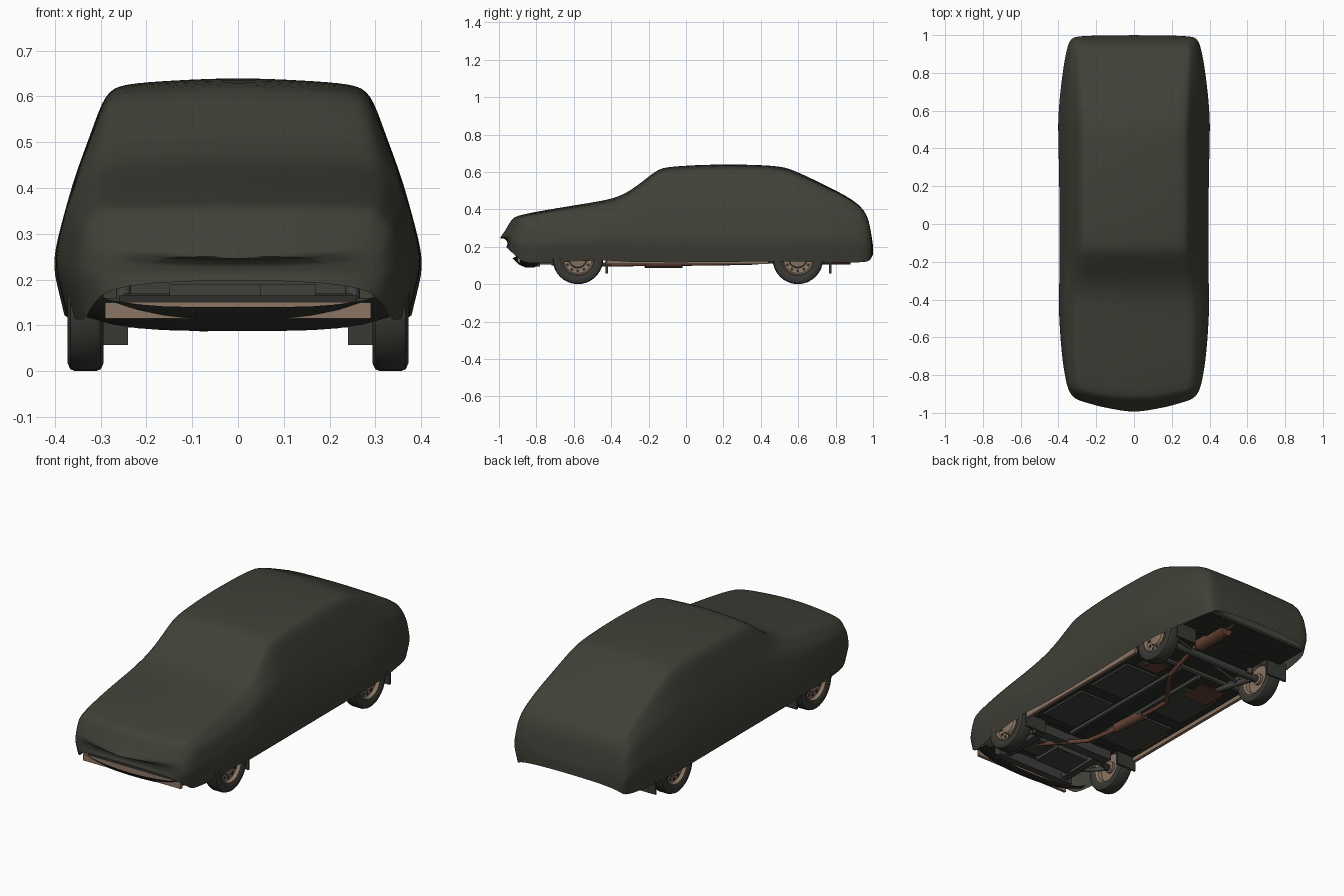
import bpy, bmesh, math
from mathutils import Vector, Matrix

if "Cube" in bpy.data.objects:
    bpy.data.objects.remove(bpy.data.objects["Cube"])


def material(name, rgb):
    m = bpy.data.materials.new(name)
    m.diffuse_color = (*rgb, 1)
    m.use_nodes = True
    m.node_tree.nodes["Principled BSDF"].inputs["Base Color"].default_value = m.diffuse_color
    return m


CLOTH = material("dark olive cloth", (0.052, 0.051, 0.039))
RUBBER = material("tyre rubber", (0.04, 0.04, 0.034))
UNDER = material("underbody black", (0.027, 0.027, 0.023))
METAL = material("chassis grey", (0.05, 0.052, 0.046))
RUST = material("rusty brown", (0.13, 0.055, 0.035))
TAN = material("tan steel", (0.26, 0.18, 0.125))


def finish(name, bm, mat, angle=35):
    bmesh.ops.recalc_face_normals(bm, faces=bm.faces)
    me = bpy.data.meshes.new(name)
    bm.to_mesh(me)
    bm.free()
    me.materials.append(mat)
    ob = bpy.data.objects.new(name, me)
    bpy.context.collection.objects.link(ob)
    if angle:
        bpy.ops.object.select_all(action='DESELECT')
        ob.select_set(True)
        bpy.context.view_layer.objects.active = ob
        bpy.ops.object.shade_smooth_by_angle(angle=math.radians(angle))
    return ob


def boxes(name, spans, mat):
    """One object made of boxes given as (x0, x1, y0, y1, z0, z1)."""
    bm = bmesh.new()
    for x0, x1, y0, y1, z0, z1 in spans:
        c = Vector((x0 + x1, y0 + y1, z0 + z1)) / 2
        bmesh.ops.create_cube(bm, size=1, matrix=Matrix.Translation(c)
                              @ Matrix.Diagonal((x1 - x0, y1 - y0, z1 - z0, 1)))
    return finish(name, bm, mat, 0)


def both(spans):
    return spans + [(-b, -a, *rest) for a, b, *rest in spans]


def rods(name, segments, mat, sides=12):
    """Cylinders between point pairs: (start, end, radius)."""
    bm = bmesh.new()
    for a, b, r in segments:
        a, b = Vector(a), Vector(b)
        rot = (b - a).to_track_quat('Z', 'Y').to_matrix().to_4x4()
        bmesh.ops.create_cone(bm, cap_ends=True, segments=sides, radius1=r, radius2=r,
                              depth=(b - a).length,
                              matrix=Matrix.Translation((a + b) / 2) @ rot)
    return finish(name, bm, mat)


def lathe(name, profile, centre, side, mat, steps=32):
    """Turn an (x, radius) profile round a sideways axis."""
    bm = bmesh.new()
    vs = [bm.verts.new((side * x, 0, r)) for x, r in profile]
    es = [bm.edges.new(p) for p in zip(vs, vs[1:])]
    bmesh.ops.spin(bm, geom=vs + es, cent=(0, 0, 0), axis=(1, 0, 0),
                   angle=math.tau, steps=steps)
    bmesh.ops.remove_doubles(bm, verts=bm.verts, dist=0.0003)
    bmesh.ops.translate(bm, verts=bm.verts, vec=centre)
    return finish(name, bm, mat)


# --- Car cover: sections lofted from nose to tail
# y, top z, roof half width, belt half width, belt z, widest half width, hem z
SECTIONS = [
    (-1.0, .245, .22, .27, .23, .28, .2),
    (-.97, .285, .28, .32, .265, .335, .155),
    (-.935, .352, .29, .335, .31, .352, .125),
    (-.9, .37, .3, .345, .32, .362, .11),
    (-.7, .407, .31, .365, .33, .388, .115),
    (-.45, .446, .31, .375, .36, .404, .13),
    (-.36, .468, .3, .37, .385, .402, .122),
    (-.27, .518, .29, .36, .41, .4, .118),
    (-.155, .616, .278, .357, .425, .4, .118),
    (-.1, .63, .28, .357, .425, .4, .116),
    (.15, .645, .283, .357, .425, .4, .118),
    (.49, .638, .278, .357, .43, .408, .122),
    (.57, .615, .278, .355, .43, .408, .122),
    (.75, .528, .285, .35, .42, .392, .116),
    (.955, .423, .295, .333, .37, .358, .115),
    (.985, .31, .28, .314, .28, .33, .125),
    (1.0, .205, .26, .285, .192, .295, .16),
]


def lerp(a, b, t):
    return (a[0] + (b[0] - a[0]) * t, a[1] + (b[1] - a[1]) * t)


bm = bmesh.new()
rings = []
for y, zt, wt, wb, zb, wm, zh in SECTIONS:
    ze = zt - .019 * max(.2, 1 - y ** 4)
    edge, belt = (wt, ze), (wb, zb)
    mid, hem = (wm, min(.24, (zb + zh) / 2)), (wm * .93, zh)
    half = [(wt * .5, zt - (zt - ze) * .35), (wt * .9, ze + (zt - ze) * .25),
            lerp((wt + .004, ze), belt, .07), lerp(edge, belt, .5), belt,
            lerp(belt, mid, .5), mid, lerp(mid, hem, .5), hem]
    ring = [(-x, z) for x, z in reversed(half)] + [(0, zt)] + half
    bow = .05 * max(0, min(1, (-.7 - y) / .25))
    rings.append([bm.verts.new((x, y + bow * (x / .3) ** 2, z)) for x, z in ring])
for a, b in zip(rings, rings[1:]):
    for i in range(len(a) - 1):
        bm.faces.new((a[i], a[i + 1], b[i + 1], b[i]))
for end in (rings[0], rings[-1]):
    n = len(end)
    for i in range(n // 2):
        pts = [end[i], end[i + 1], end[n - 2 - i], end[n - 1 - i]]
        bm.faces.new(list(dict.fromkeys(pts)))
cover = finish("car_cover", bm, CLOTH, 60)
cover.modifiers.new("smooth", 'SUBSURF').levels = 2
cover.modifiers["smooth"].render_levels = 2

# --- Wheels, with vent holes in the rims
TYRE = [(-.03, .088), (-.038, .1), (-.039, .118), (-.033, .131), (-.022, .135),
        (.022, .135), (.033, .131), (.039, .118), (.038, .1), (.03, .088)]
RIM = [(-.03, .09), (-.022, .08), (0, .076), (0, .03), (-.015, .03), (-.015, 0)]
FACE = [(.03, .09), (.033, .084), (.016, .077), (.012, .05), (.024, .044),
        (.028, .02), (.028, 0)]
for end, y in (("front", -.578), ("rear", .598)):
    for label, s in (("right", 1), ("left", -1)):
        c = Vector((s * .333, y, .135))
        tag = f"{end}_{label}"
        lathe(tag + "_tyre", TYRE, c, s, RUBBER)
        lathe(tag + "_rim_inner", RIM, c, s, TAN)
        lathe(tag + "_rim_face", FACE, c, s, TAN)
        holes = bmesh.new()
        for k in range(12):
            m = (Matrix.Translation(c) @ Matrix.Rotation(k * math.tau / 12, 4, 'X')
                 @ Matrix.Translation((s * .0145, 0, .064))
                 @ Matrix.Diagonal((.006, .014, .013, 1)))
            bmesh.ops.create_cube(holes, size=1, matrix=m)
        finish(tag + "_rim_vents", holes, UNDER, 0)

# --- Mud flaps behind the wheels
boxes("mud_flaps", both([(.24, .362, y, y + .012, .057, .16) for y in (-.43, .765)]), RUBBER)

# --- Floor pan, narrow between the wheels and wide elsewhere
boxes("floor_pan", [(-.355, .355, -.42, .44, .13, .145), (-.26, .26, -.9, -.42, .15, .165),
                    (-.25, .25, .44, .76, .155, .17), (-.32, .32, .76, .96, .14, .155)], UNDER)
boxes("floor_ribs", both([(.09, .30, -.36, -.06, .119, .131), (.09, .30, .02, .30, .119, .131),
                          (.055, .075, -.42, .44, .112, .131)]), METAL)
boxes("rust_patches", [(-.27, -.12, .25, .40, .1125, .119), (-.33, -.305, -.32, -.12, .124, .131),
                       (.12, .25, .32, .42, .124, .131)], RUST)

# --- Tan sills and body edge just inside the hem
boxes("sills", both([(.345, .362, -.42, .44, .108, .16)]), TAN)
boxes("bumper_edge", [(-.29, .29, -.9, -.885, .115, .15)], TAN)

# --- Front lip below the nose
bm = bmesh.new()
bmesh.ops.create_grid(bm, x_segments=12, y_segments=3, size=1)
for v in bm.verts:
    u, t = v.co.x, v.co.y
    v.co = (u * .33, -.875 + t * .055 + .04 * u * u,
            (.088 if t > 0 else .105) + (.035 if t < -.9 else 0) + .03 * u ** 4)
finish("front_lip", bm, UNDER)

# --- Front and rear suspension
boxes("subframe", [(-.24, .24, -.52, -.47, .10, .15), (-.24, .24, -.82, -.78, .095, .15)]
      + both([(.17, .21, -.8, -.47, .105, .16)]), METAL)
boxes("engine_sump", [(-.15, .05, -.72, -.55, .10, .19), (.05, .17, -.70, -.57, .115, .19)], METAL)
front_arms, rear_arms = [], []
for s in (1, -1):
    front_arms += [((s * .15, -.5, .12), (s * .31, -.578, .12), .013),
                   ((s * .15, -.74, .12), (s * .31, -.578, .12), .01),
                   ((s * .08, -.61, .145), (s * .32, -.578, .135), .012)]
    rear_arms += [((s * .22, .36, .13), (s * .28, .6, .12), .016),
                  ((s * .25, .62, .13), (s * .25, .66, .28), .016)]
rods("front_arms", front_arms, METAL)
rods("rear_axle", rear_arms + [((-.31, .6, .13), (.31, .6, .13), .02),
                               ((-.24, .52, .125), (.24, .64, .14), .009)], METAL)

# --- Exhaust pipe with two silencers
PATH = [(.14, -.64, .125), (.06, -.5, .105), (-.03, -.4, .105), (-.075, -.18, .108),
        (-.09, .15, .11), (.07, .37, .115), (.12, .64, .15), (.12, .94, .145)]
rods("exhaust_pipe", [(a, b, .011) for a, b in zip(PATH, PATH[1:])], RUST)
rods("silencers", [((-.067, -.22, .113), (-.083, -.02, .113), .026),
                   ((.12, .67, .14), (.12, .88, .14), .035)], RUST, 16)
